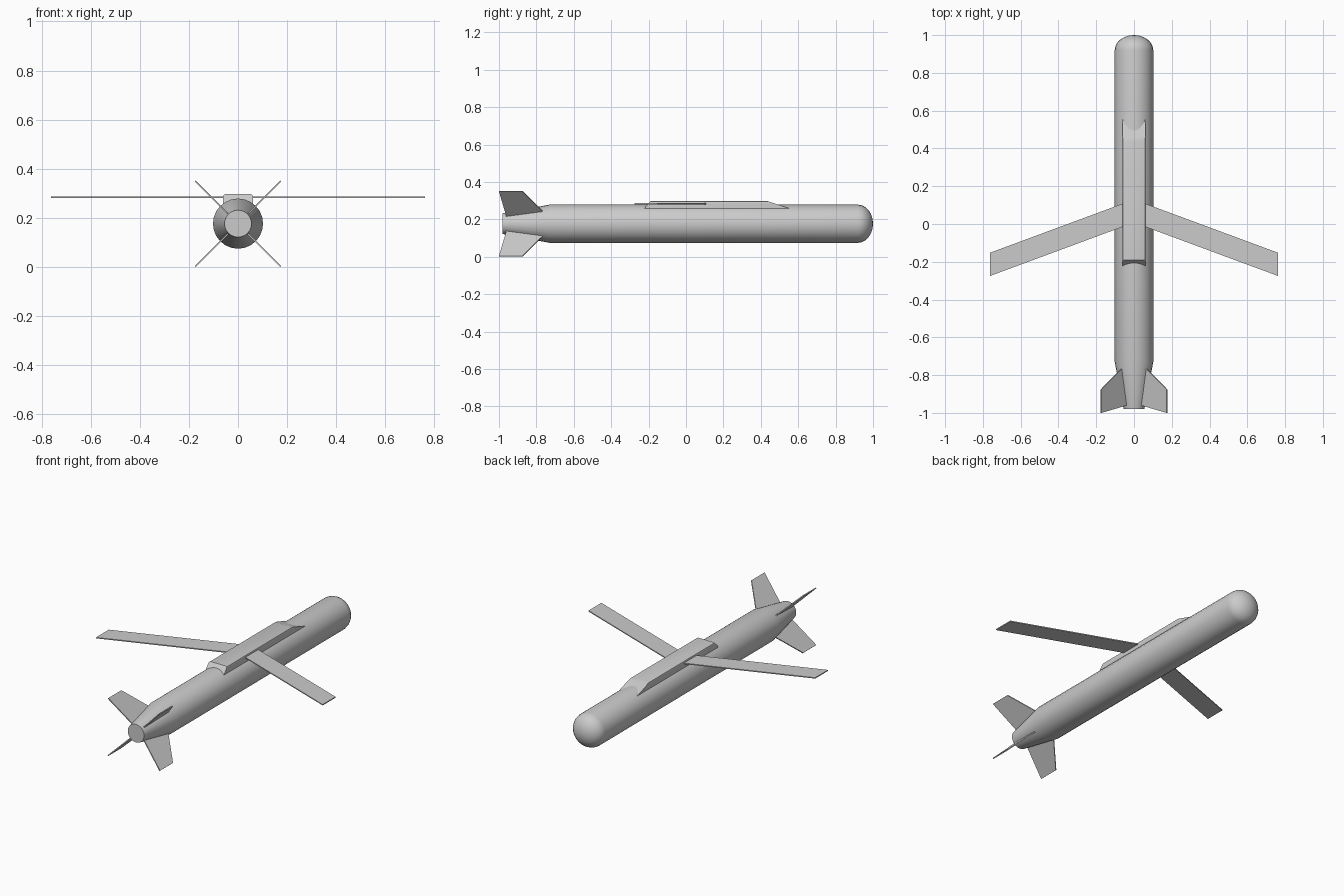
import bpy, bmesh, math
from mathutils import Matrix, Vector

if "Cube" in bpy.data.objects:
    bpy.data.objects.remove(bpy.data.objects["Cube"])

AXIS = 0.177  # height of the body centre line


def finish(name, bm, smooth=False):
    bmesh.ops.recalc_face_normals(bm, faces=bm.faces[:])
    me = bpy.data.meshes.new(name)
    bm.to_mesh(me)
    bm.free()
    ob = bpy.data.objects.new(name, me)
    bpy.context.collection.objects.link(ob)
    if smooth:
        bpy.ops.object.select_all(action='DESELECT')
        ob.select_set(True)
        bpy.context.view_layer.objects.active = ob
        bpy.ops.object.shade_smooth_by_angle(angle=math.radians(30))
    return ob


def prism(points, offset):
    """Flat outline extruded by an offset vector."""
    bm = bmesh.new()
    face = bm.faces.new([bm.verts.new(p) for p in points])
    ext = bmesh.ops.extrude_face_region(bm, geom=[face])
    moved = [g for g in ext['geom'] if isinstance(g, bmesh.types.BMVert)]
    bmesh.ops.translate(bm, verts=moved, vec=Vector(offset))
    return bm


# fuselage: lathed profile with tapered tail and domed nose
profile = [(0.0, -0.98), (0.055, -0.98), (0.102, -0.73)]
for i in range(7):
    a = math.pi / 2 * i / 6
    profile.append((0.102 * math.cos(a) if i < 6 else 0.0, 0.92 + 0.08 * math.sin(a)))
bm = bmesh.new()
verts = [bm.verts.new((r, y, 0)) for r, y in profile]
edges = [bm.edges.new(pair) for pair in zip(verts, verts[1:])]
bmesh.ops.spin(bm, geom=verts + edges, cent=(0, 0, 0), axis=(0, 1, 0),
               angle=2 * math.pi, steps=24, use_duplicate=False)
bmesh.ops.remove_doubles(bm, verts=bm.verts[:], dist=1e-4)
bmesh.ops.translate(bm, verts=bm.verts[:], vec=(0, 0, AXIS))
finish("fuselage", bm, smooth=True)

# wing fairing on the back, with sloped ends and softened upper edges
w = 0.061
side = [(-0.23, 0.25), (-0.19, 0.298), (0.435, 0.298), (0.58, 0.25)]
bm = prism([(-w, y, z) for y, z in side], (2 * w, 0, 0))
ridges = [e for e in bm.edges if all(v.co.z > 0.29 for v in e.verts)
          and abs(e.verts[0].co.x - e.verts[1].co.x) < 1e-5]
bmesh.ops.bevel(bm, geom=ridges, offset=0.011, segments=2, profile=0.5, affect='EDGES')
finish("wing_fairing", bm, smooth=True)

# swept wings
for s, label in ((-1, "left"), (1, "right")):
    outline = [(0.03, 0.119), (0.762, -0.152), (0.762, -0.275), (0.03, -0.004)]
    finish(label + "_wing", prism([(s * x, y, 0.281) for x, y in outline], (0, 0, 0.006)))

# four tail fins in an X
t = 0.006
for i in range(4):
    outline = [(0.04, -0.957), (0.246, -1.0), (0.246, -0.875), (0.093, -0.765), (0.04, -0.765)]
    bm = prism([(r, y, -t / 2) for r, y in outline], (0, 0, t))
    turn = Matrix.Rotation(math.radians(45 + 90 * i), 4, 'Y')
    bmesh.ops.transform(bm, matrix=Matrix.Translation((0, 0, AXIS)) @ turn, verts=bm.verts[:])
    finish("tail_fin_%d" % (i + 1), bm)
